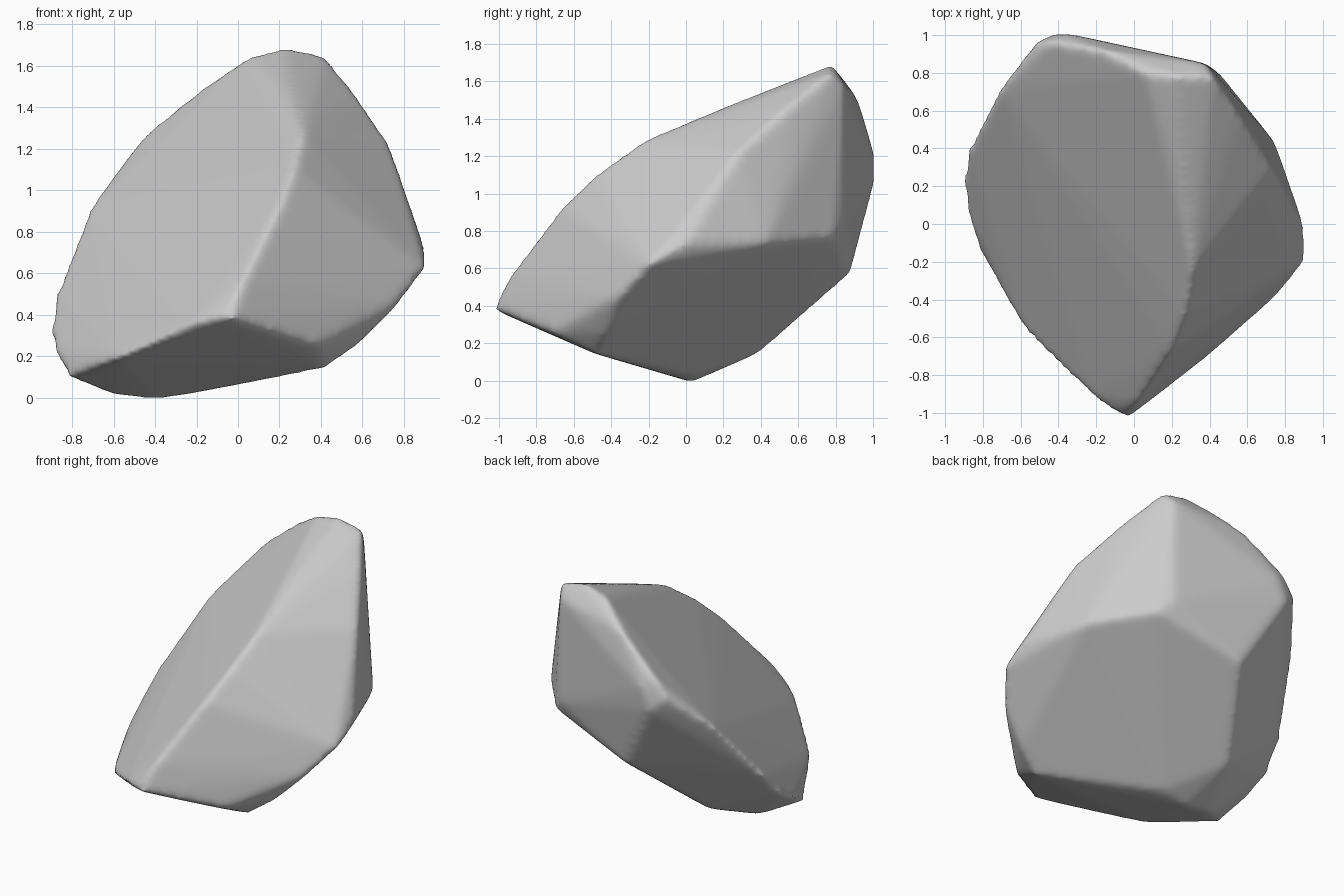
import bpy
import bmesh

cube = bpy.data.objects.get("Cube")
if cube:
    bpy.data.objects.remove(cube, do_unlink=True)

# Stone colour
stone = bpy.data.materials.new("stone_grey")
stone.use_nodes = True
grey = (0.6, 0.6, 0.6, 1)
stone.diffuse_color = grey
stone.node_tree.nodes["Principled BSDF"].inputs["Base Color"].default_value = grey

# Corners of the boulder, grouped by the ridge they lie on
front_tip = [(-.03, -1.03, .38), (.02, -.95, .56), (-.1, -1, .39), (-.23, -.91, .35)]
top_ridge = [(.2, -.67, .93), (.27, -.48, 1.11), (.31, -.24, 1.28), (.26, .22, 1.47)]
peak = [(.06, .8, 1.65), (.23, .78, 1.69), (.42, .78, 1.65), (.38, .85, 1.58)]
left_rim = [(-.15, .92, 1.51), (-.43, .97, 1.29), (-.36, 1.01, 1.2), (-.42, 1.01, 1.06),
            (-.53, .96, 1.15), (-.72, .71, .91), (-.88, .4, .5), (-.91, .24, .32),
            (-.89, .07, .22), (-.82, -.14, .1), (-.58, -.57, .19)]
right_rim = [(.56, .57, 1.48), (.73, .29, 1.23), (.79, .14, 1.02), (.9, 0, .73),
             (.91, -.2, .62), (.78, -.36, .45), (.58, -.43, .25), (.38, -.71, .25)]
back_wall = [(.46, .79, .76), (.38, .85, .85), (.75, .43, .73)]
underside = [(.42, -.48, .14), (-.2, .03, .025), (-.4, .03, -.01), (-.6, .03, .01),
             (-.45, .4, .15), (-.15, .88, .57)]

# Boulder: hull through the corners
bm = bmesh.new()
for point in (front_tip + top_ridge + peak + left_rim + right_rim
              + back_wall + underside):
    bm.verts.new(point)
hull = bmesh.ops.convex_hull(bm, input=bm.verts)
loose = {g for g in hull["geom_interior"] + hull["geom_unused"]
         if isinstance(g, bmesh.types.BMVert)}
bmesh.ops.delete(bm, geom=list(loose), context="VERTS")
bmesh.ops.recalc_face_normals(bm, faces=bm.faces)
mesh = bpy.data.meshes.new("boulder")
bm.to_mesh(mesh)
bm.free()
mesh.materials.append(stone)
boulder = bpy.data.objects.new("boulder", mesh)
bpy.context.collection.objects.link(boulder)

# Worn, rounded edges
remesh = boulder.modifiers.new("even_surface", "REMESH")
remesh.mode = "VOXEL"
remesh.voxel_size = 0.02
remesh.use_smooth_shade = True
worn = boulder.modifiers.new("worn_edges", "SMOOTH")
worn.factor = 0.5
worn.iterations = 18
